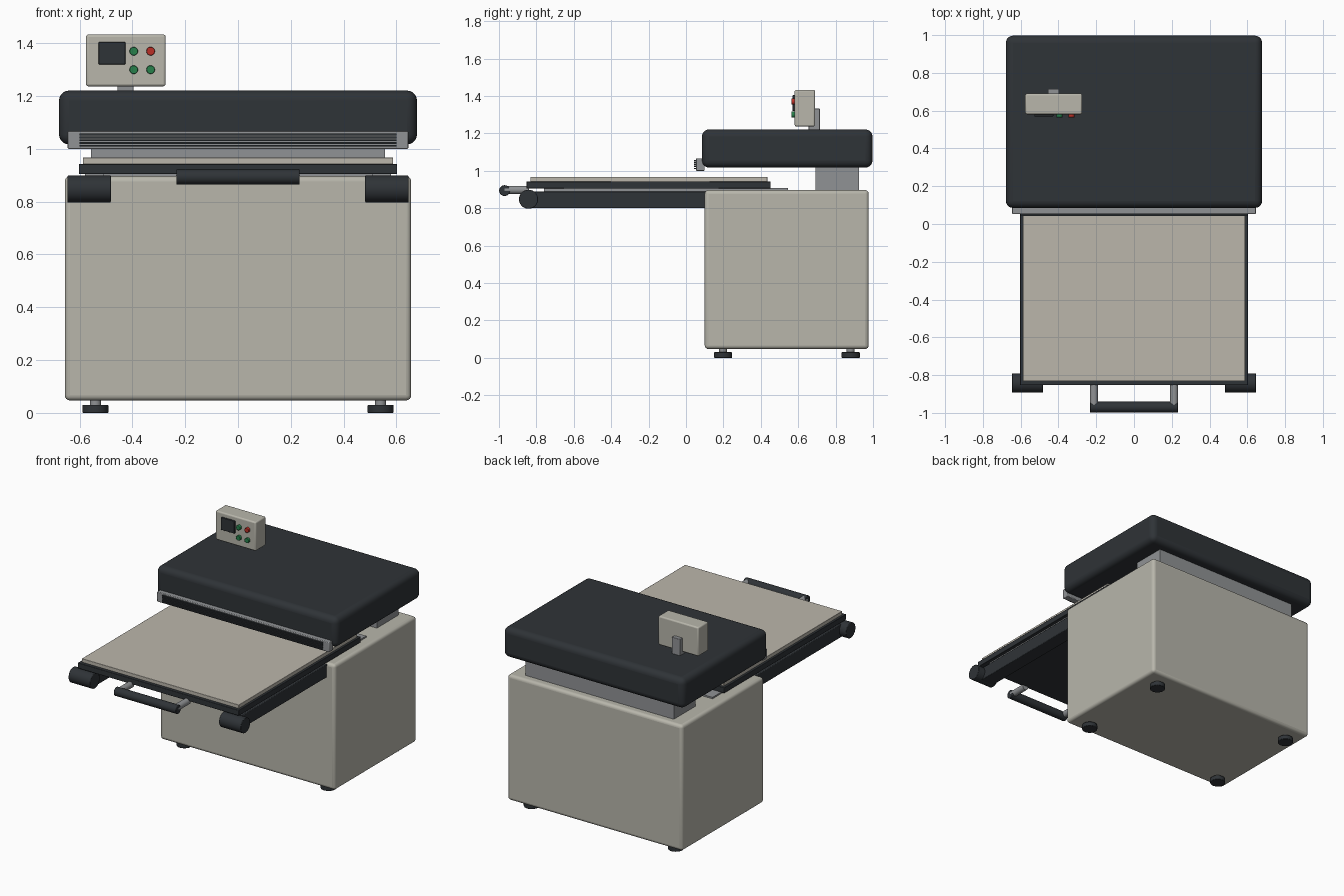
import bpy, math

if "Cube" in bpy.data.objects:
    bpy.data.objects.remove(bpy.data.objects["Cube"])


def material(name, r, g, b):
    m = bpy.data.materials.new(name)
    m.diffuse_color = (r, g, b, 1)
    m.use_nodes = True
    m.node_tree.nodes["Principled BSDF"].inputs["Base Color"].default_value = m.diffuse_color
    return m


CREAM = material("cream_paint", 0.48, 0.47, 0.41)
PAD = material("pad_cloth", 0.50, 0.47, 0.41)
DARK = material("dark_paint", 0.028, 0.033, 0.038)
STEEL = material("steel", 0.28, 0.29, 0.30)
GREEN = material("green_button", 0.02, 0.22, 0.07)
RED = material("red_button", 0.5, 0.03, 0.02)


def finish(o, name, mat, bevel, segments):
    o.name = name
    o.data.materials.append(mat)
    if bevel:
        b = o.modifiers.new("bevel", 'BEVEL')
        b.width, b.segments = bevel, segments
        b.limit_method = 'ANGLE'
    bpy.ops.object.shade_smooth_by_angle(angle=math.radians(35))
    return o


def box(name, x, y, z, mat, bevel=0.0, segments=3):
    """Box from (min, max) ranges."""
    r = (x, y, z)
    bpy.ops.mesh.primitive_cube_add(size=1, location=[(a + b) / 2 for a, b in r])
    o = bpy.context.object
    o.scale = [b - a for a, b in r]
    bpy.ops.object.transform_apply(location=False, rotation=False, scale=True)
    return finish(o, name, mat, bevel, segments)


def rod(name, centre, radius, length, axis, mat, bevel=0.0):
    rot = {'X': (0, math.pi / 2, 0), 'Y': (math.pi / 2, 0, 0), 'Z': (0, 0, 0)}[axis]
    bpy.ops.mesh.primitive_cylinder_add(vertices=32, radius=radius, depth=length,
                                        location=centre, rotation=rot)
    return finish(bpy.context.object, name, mat, bevel, 2)


# Cabinet, rear column and press head
box("cabinet", (-0.656, 0.656), (0.10, 0.977), (0.047, 0.897), CREAM, 0.02, 4)
box("column", (-0.556, 0.556), (0.692, 0.924), (0.88, 1.04), STEEL)
box("press_head", (-0.678, 0.678), (0.085, 0.997), (1.017, 1.221), DARK, 0.038, 5)

# Levelling feet
for x in (-0.54, 0.54):
    for y in (0.198, 0.88):
        rod("foot_pad", (x, y, 0.015), 0.049, 0.03, 'Z', DARK, 0.003)
        rod("foot_stem", (x, y, 0.042), 0.021, 0.035, 'Z', STEEL)

# Support arms with rounded ends and slide rails
for s in (-1, 1):
    box("support_arm", sorted((s * 0.495, s * 0.595)), (-0.845, 0.14), (0.80, 0.888), DARK, 0.004, 2)
    rod("arm_end_roller", (s * 0.564, -0.842, 0.848), 0.051, 0.164, 'X', DARK, 0.003)
    box("slide_rail", sorted((s * 0.51, s * 0.58)), (-0.76, 0.545), (0.885, 0.907), STEEL)

# Sliding tray with pad
box("tray", (-0.603, 0.603), (-0.853, 0.453), (0.905, 0.943), DARK, 0.003, 2)
box("tray_pad", (-0.588, 0.588), (-0.832, 0.435), (0.942, 0.967), PAD, 0.002, 2)

# Pull handle
for x in (-0.212, 0.212):
    rod("handle_stem", (x, -0.905, 0.898), 0.022, 0.13, 'Y', STEEL)
rod("handle_grip", (0, -0.97, 0.894), 0.029, 0.466, 'X', DARK, 0.003)

# Front grille strip with slats
box("grille_strip", (-0.645, 0.645), (0.053, 0.10), (1.0, 1.067), STEEL, 0.004, 2)
for i in range(5):
    z = 1.012 + i * 0.0105
    box("grille_slat", (-0.60, 0.60), (0.042, 0.06), (z - 0.0035, z + 0.0035), DARK)

# Control box on its bracket
box("control_bracket", (-0.456, -0.396), (0.655, 0.716), (1.21, 1.332), STEEL, 0.003, 2)
box("control_box", (-0.576, -0.274), (0.581, 0.69), (1.237, 1.433), CREAM, 0.009, 3)
box("screen", (-0.528, -0.427), (0.570, 0.59), (1.32, 1.404), DARK, 0.002, 2)
for x in (-0.395, -0.331):
    for z in (1.30, 1.37):
        red = x > -0.35 and z > 1.35
        rod("red_button" if red else "green_button", (x, 0.577, z), 0.016, 0.026, 'Y',
            RED if red else GREEN, 0.002)
